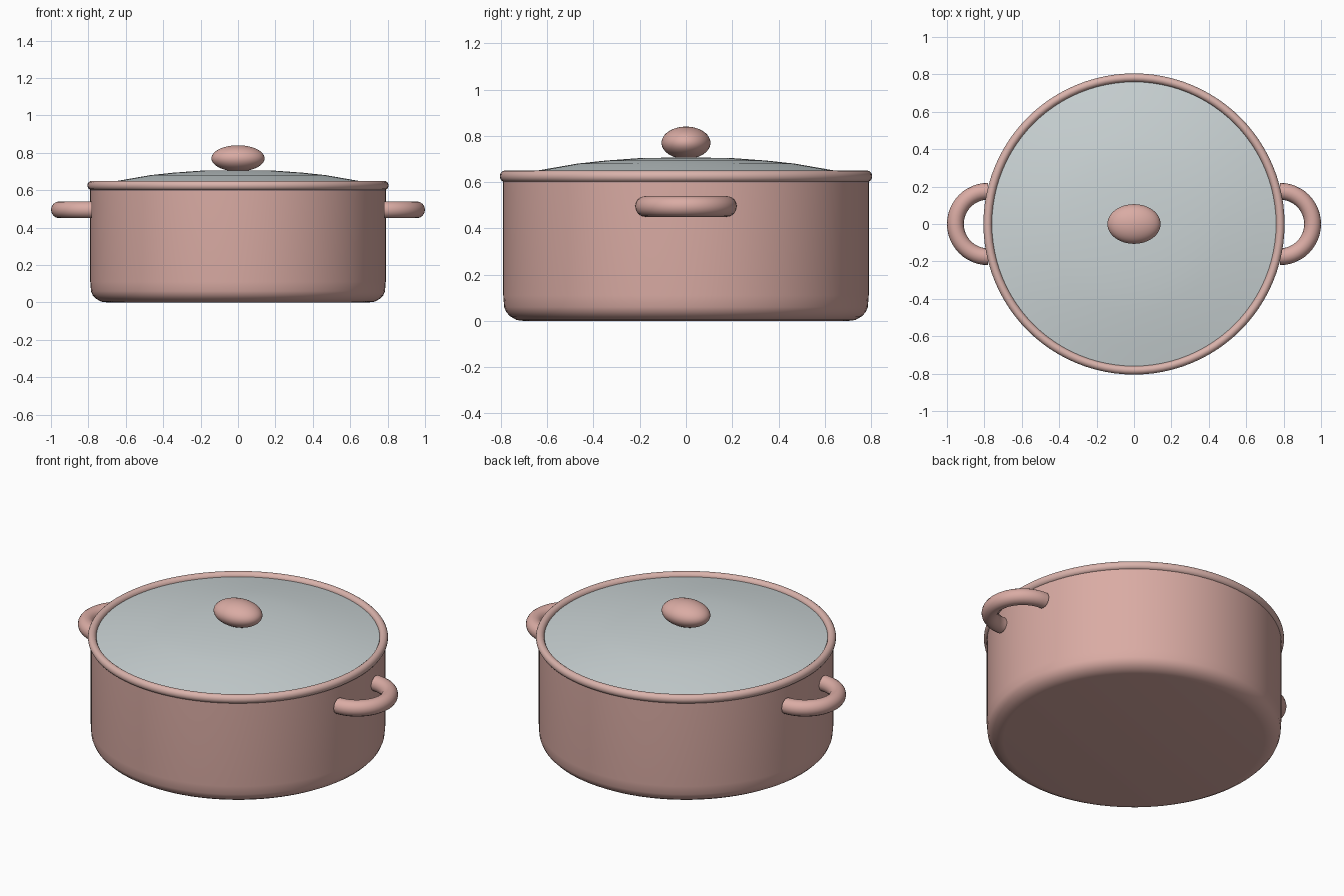
import bpy, bmesh
from math import pi, cos, sin, radians

SEGMENTS = 96

cube = bpy.data.objects.get("Cube")
if cube:
    bpy.data.objects.remove(cube, do_unlink=True)


def material(name, rgb):
    mat = bpy.data.materials.new(name)
    mat.use_nodes = True
    mat.diffuse_color = (*rgb, 1)
    shader = mat.node_tree.nodes["Principled BSDF"]
    shader.inputs["Base Color"].default_value = (*rgb, 1)
    shader.inputs["Roughness"].default_value = 0.5
    return mat


pink = material("dusty pink enamel", (0.70, 0.41, 0.37))
pale_pink = material("pale pink rim", (0.70, 0.45, 0.41))
grey = material("pale grey glass", (0.60, 0.66, 0.67))


def finish(bm, name, mat, angle=40):
    bmesh.ops.remove_doubles(bm, verts=bm.verts, dist=0.0001)
    bmesh.ops.recalc_face_normals(bm, faces=bm.faces)
    mesh = bpy.data.meshes.new(name)
    bm.to_mesh(mesh)
    bm.free()
    mesh.materials.append(mat)
    obj = bpy.data.objects.new(name, mesh)
    bpy.context.collection.objects.link(obj)
    bpy.ops.object.select_all(action='DESELECT')
    bpy.context.view_layer.objects.active = obj
    obj.select_set(True)
    bpy.ops.object.shade_smooth_by_angle(angle=radians(angle))
    return obj


def lathe(name, profile, mat, closed=False):
    """Spin a (radius, height) profile around the z axis."""
    bm = bmesh.new()
    verts = [bm.verts.new((r, 0, z)) for r, z in profile]
    edges = [bm.edges.new(pair) for pair in zip(verts, verts[1:])]
    if closed:
        edges.append(bm.edges.new((verts[-1], verts[0])))
    bmesh.ops.spin(bm, geom=verts + edges, cent=(0, 0, 0), axis=(0, 0, 1),
                   angle=2 * pi, steps=SEGMENTS)
    return finish(bm, name, mat)


def circle(cx, cz, rx, rz, count=16):
    return [(cx + rx * cos(2 * pi * i / count), cz + rz * sin(2 * pi * i / count))
            for i in range(count)]


def handle(name, side):
    """Half ring of round tube with capped ends, lying flat at the pot's side."""
    bm = bmesh.new()
    verts = [bm.verts.new((side * 0.78, -y, z))
             for y, z in circle(0.175, 0.495, 0.045, 0.045)]
    start = bm.faces.new(verts)
    ring = bmesh.ops.spin(bm, geom=list(start.edges), cent=(side * 0.78, 0, 0),
                          axis=(0, 0, side), angle=pi, steps=24)
    end = [e for e in ring["geom_last"] if isinstance(e, bmesh.types.BMEdge)]
    bmesh.ops.contextual_create(bm, geom=end)
    return finish(bm, name, pink)


# Pot with a rounded foot and an inner wall
lathe("pot_body", [
    (0, 0), (0.70, 0), (0.732, 0.004), (0.76, 0.02), (0.777, 0.038),
    (0.786, 0.06), (0.79, 0.11), (0.79, 0.625),
    (0.755, 0.625), (0.755, 0.09), (0.71, 0.04), (0, 0.04)], pink)

# Rolled rim
lathe("rim", circle(0.782, 0.625, 0.023, 0.025), pale_pink, closed=True)

# Shallow domed lid
lathe("lid", [
    (0, 0.707), (0.2, 0.704), (0.35, 0.693), (0.47, 0.68),
    (0.66, 0.647), (0.765, 0.627), (0.765, 0.61), (0, 0.61)], grey)

# Oval lid knob
bm = bmesh.new()
bmesh.ops.create_uvsphere(bm, u_segments=48, v_segments=24, radius=1)
bmesh.ops.scale(bm, vec=(0.142, 0.106, 0.07), verts=bm.verts)
bmesh.ops.translate(bm, vec=(0, 0, 0.77), verts=bm.verts)
finish(bm, "lid_knob", pink)

# Side handles
handle("left_handle", 1)
handle("right_handle", -1)
